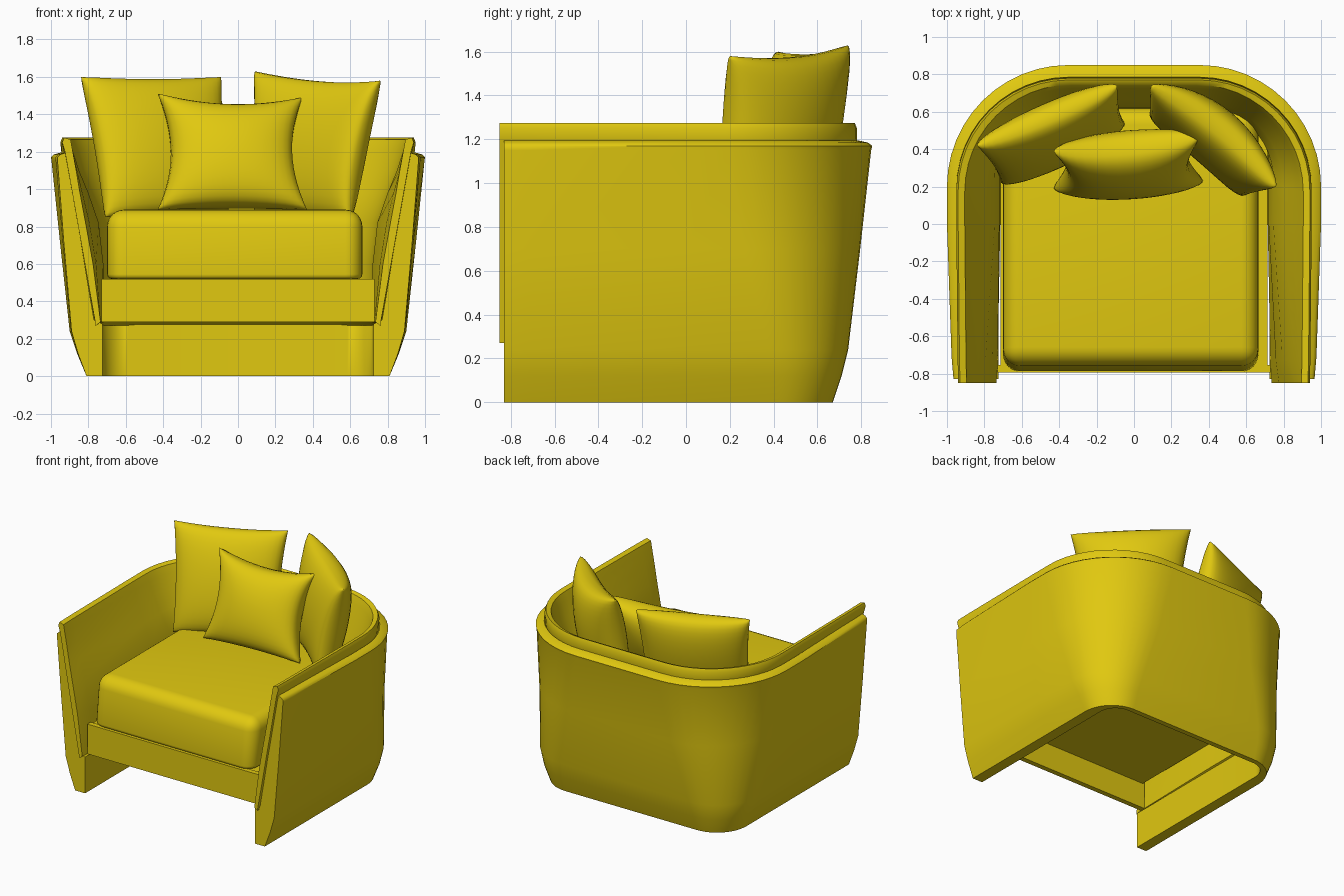
import bpy, bmesh, math
from mathutils import Vector

if "Cube" in bpy.data.objects:
    bpy.data.objects.remove(bpy.data.objects["Cube"], do_unlink=True)

YELLOW = (0.75, 0.58, 0.005, 1)
fabric = bpy.data.materials.new("yellow_fabric")
fabric.use_nodes = True
fabric.diffuse_color = YELLOW
fabric.node_tree.nodes["Principled BSDF"].inputs["Base Color"].default_value = YELLOW


def finish(name, bm, angle=35):
    bmesh.ops.recalc_face_normals(bm, faces=bm.faces)
    mesh = bpy.data.meshes.new(name)
    bm.to_mesh(mesh)
    bm.free()
    obj = bpy.data.objects.new(name, mesh)
    bpy.context.collection.objects.link(obj)
    mesh.materials.append(fabric)
    bpy.ops.object.select_all(action='DESELECT')
    obj.select_set(True)
    bpy.context.view_layer.objects.active = obj
    bpy.ops.object.shade_smooth_by_angle(angle=math.radians(angle))
    return obj


def u_path(half, back, r, z, front_x, front_y):
    """U-shaped plan line, open at the front, with rounded rear corners."""
    side = [(front_x, front_y), (half * 0.3 + front_x * 0.7, front_y + 0.12),
            (half, min(0, back - r))]
    for i in range(13):
        a = math.radians(90 * i / 12)
        side.append((half - r + r * math.cos(a), back - r + r * math.sin(a)))
    pts = side + [(-x, y) for x, y in reversed(side)]
    return [Vector((x, y, z)) for x, y in pts]


def u_wall(name, profile, front_y):
    """Loft a closed cross-section around the U."""
    bm = bmesh.new()
    rings = [[bm.verts.new(p) for p in u_path(*row, front_y)] for row in profile]
    for a, b in zip(rings, rings[1:] + rings[:1]):
        for i in range(len(a) - 1):
            bm.faces.new((a[i], a[i + 1], b[i + 1], b[i]))
    for end in (0, -1):
        bm.faces.new([ring[end] for ring in rings])
    return finish(name, bm, 50)


def box(name, low, high, bevel=0, lean=0):
    """Block; bevel rounds all but its bottom edges, lean tips the front back."""
    bm = bmesh.new()
    bmesh.ops.create_cube(bm, size=1)
    for v in bm.verts:
        if v.co.z > 0 and v.co.y < 0:
            v.co.y += lean
        v.co = [l + (c + 0.5) * (h - l) for c, l, h in zip(v.co, low, high)]
    if bevel:
        edges = [e for e in bm.edges if max(v.co.z for v in e.verts) > low[2] + 0.01]
        bmesh.ops.bevel(bm, geom=edges, offset=bevel, segments=6,
                        profile=0.5, affect='EDGES')
        edges = [e for e in bm.edges if max(v.co.z for v in e.verts) < low[2] + 0.001]
        bmesh.ops.bevel(bm, geom=edges, offset=0.025, segments=3,
                        profile=0.5, affect='EDGES')
    return finish(name, bm)


def pillow(name, top_left, top_right, low_left, low_right, half, pinch, bow=0, n=20):
    """Stuffed square between four corners, with drawn-in edges."""
    tl, tr, ll, lr = map(Vector, (top_left, top_right, low_left, low_right))
    normal = (tl - ll).cross(tr - tl).normalized()
    if normal.y > 0:
        normal.negate()  # points to the front
    bm = bmesh.new()
    for side in (-1, 1):
        rows = []
        for i in range(n + 1):
            row = []
            for j in range(n + 1):
                u = math.sin(math.pi * (j / n - 0.5))
                v = math.sin(math.pi * (i / n - 0.5))
                fill = max(0, (1 - u * u) * (1 - v * v)) ** 0.36
                rest = pinch if v > 0 else pinch * 0.3  # flatter where it rests
                s = (1 + u * (1 - pinch * (1 - v * v))) / 2
                t = (1 + v * (1 - rest * (1 - u * u))) / 2
                p = ll.lerp(lr, s).lerp(tl.lerp(tr, s), t)
                p += normal * (side * half * fill - bow * (1 - u * u))
                row.append(bm.verts.new(p))
            rows.append(row)
        for a, b in zip(rows, rows[1:]):
            for j in range(n):
                bm.faces.new((a[j], a[j + 1], b[j + 1], b[j]))
    bmesh.ops.remove_doubles(bm, verts=bm.verts, dist=0.0005)
    return finish(name, bm, 60)


# Outer shell: half width, back, corner radius, height, half width at front end
u_wall("outer_shell", [
    (0.81, 0.67, 0.25, 0.0, 0.81),
    (0.86, 0.71, 0.30, 0.12, 0.855),
    (0.90, 0.74, 0.36, 0.24, 0.89),
    (0.95, 0.795, 0.53, 0.70, 0.93),
    (0.997, 0.845, 0.65, 1.15, 0.965),
    (1.00, 0.85, 0.65, 1.17, 0.965),
    (0.985, 0.83, 0.64, 1.185, 0.95),
    (0.95, 0.785, 0.60, 1.195, 0.92),
    (0.78, 0.66, 0.27, 0.30, 0.77),
    (0.725, 0.63, 0.14, 0.28, 0.725),
    (0.725, 0.63, 0.14, 0.0, 0.725)], -0.83)

# Padded inner lining standing above the shell
u_wall("inner_lining", [
    (0.765, 0.645, 0.25, 0.27, 0.76),
    (0.945, 0.78, 0.60, 1.20, 0.925),
    (0.95, 0.78, 0.60, 1.25, 0.94),
    (0.94, 0.77, 0.59, 1.275, 0.93),
    (0.905, 0.745, 0.57, 1.265, 0.895),
    (0.885, 0.725, 0.55, 1.21, 0.885),
    (0.85, 0.70, 0.51, 1.10, 0.865),
    (0.80, 0.66, 0.46, 0.98, 0.845),
    (0.745, 0.62, 0.38, 0.82, 0.815),
    (0.72, 0.60, 0.28, 0.60, 0.775),
    (0.715, 0.60, 0.22, 0.29, 0.735)], -0.85)

# Seat
box("front_rail", (-0.73, -0.795, 0.29), (0.73, -0.755, 0.52))
box("seat_deck", (-0.715, -0.78, 0.49), (0.715, 0.62, 0.515))
box("seat_cushion", (-0.70, -0.79, 0.52), (0.665, 0.62, 0.89), 0.09, 0.03)

# Loose pillows
pillow("right_back_pillow", (-0.84, 0.42, 1.60), (-0.09, 0.74, 1.60),
       (-0.71, 0.22, 0.85), (-0.05, 0.54, 0.87), 0.135, 0.05)
pillow("left_back_pillow", (0.09, 0.74, 1.63), (0.76, 0.20, 1.58),
       (0.09, 0.61, 0.86), (0.60, 0.16, 0.84), 0.145, 0.06, 0.06)
pillow("small_front_pillow", (-0.43, 0.39, 1.51), (0.35, 0.47, 1.49),
       (-0.43, 0.19, 0.89), (0.37, 0.23, 0.89), 0.155, 0.18)
